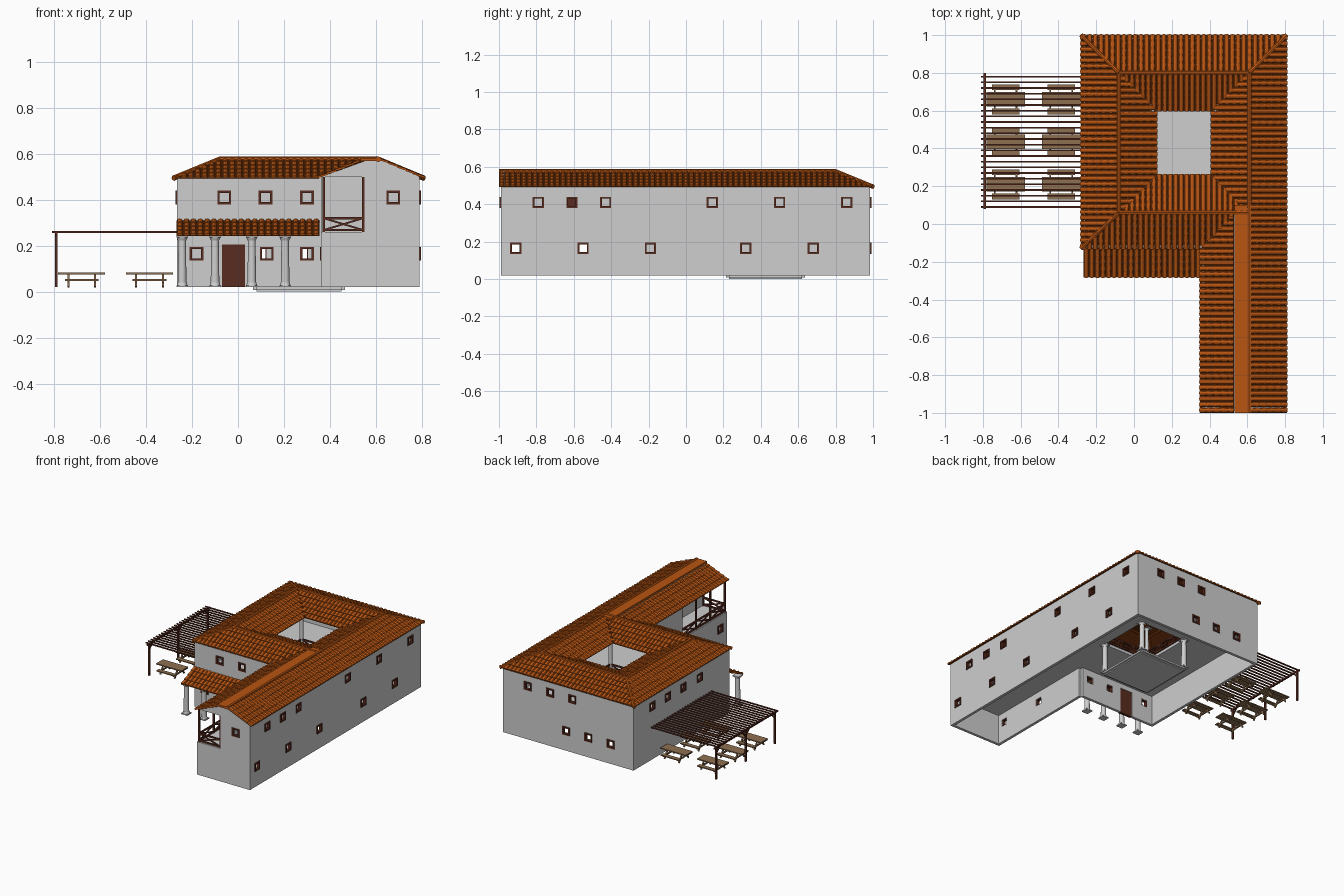
import bpy, bmesh, math
from mathutils import Vector as V, Matrix

if "Cube" in bpy.data.objects:
    bpy.data.objects.remove(bpy.data.objects["Cube"])


def material(name, rgb):
    m = bpy.data.materials.new(name)
    m.use_nodes = True
    m.diffuse_color = (*rgb, 1)
    m.node_tree.nodes["Principled BSDF"].inputs["Base Color"].default_value = (*rgb, 1)
    return m


PLASTER = material("pale plaster", (0.62, 0.62, 0.62))
TILE = material("orange tile", (0.48, 0.09, 0.006))
UNDER = material("dark tile bed", (0.16, 0.03, 0.004))
WOOD = material("dark wood", (0.10, 0.025, 0.014))
TAN = material("table wood", (0.27, 0.16, 0.08))
Z = V((0, 0, 1))
BASE, FLOOR, TOP = 0.02, 0.26, 0.5


def finish(name, bm, *mats, smooth=False):
    me = bpy.data.meshes.new(name)
    bm.to_mesh(me)
    bm.free()
    ob = bpy.data.objects.new(name, me)
    bpy.context.collection.objects.link(ob)
    for m in mats:
        me.materials.append(m)
    if smooth:
        bpy.ops.object.select_all(action="DESELECT")
        bpy.context.view_layer.objects.active = ob
        ob.select_set(True)
        bpy.ops.object.shade_smooth_by_angle()
    return ob


def beam(bm, a, b, w, h=None):
    # square bar from point a to point b
    a, b = V(a), V(b)
    d = b - a
    rot = d.to_track_quat("X", "Z").to_matrix().to_4x4()
    size = Matrix.Diagonal((d.length, w, h or w, 1))
    bmesh.ops.create_cube(bm, size=1, matrix=Matrix.Translation((a + b) / 2) @ rot @ size)


def panel(name, o, u, v, w, h, holes, thick=0.02):
    # flat sheet with rectangular holes, thickened inward
    xs = sorted({0, w, *(c for q in holes for c in (q[0], q[2]))})
    ys = sorted({0, h, *(c for q in holes for c in (q[1], q[3]))})
    bm = bmesh.new()
    for x0, x1 in zip(xs, xs[1:]):
        for y0, y1 in zip(ys, ys[1:]):
            cx, cy = (x0 + x1) / 2, (y0 + y1) / 2
            if any(q[0] < cx < q[2] and q[1] < cy < q[3] for q in holes):
                continue
            bm.faces.new([bm.verts.new(o + u * x + v * y)
                          for x, y in ((x0, y0), (x1, y0), (x1, y1), (x0, y1))])
    bmesh.ops.remove_doubles(bm, verts=bm.verts, dist=1e-5)
    ob = finish(name, bm, PLASTER)
    ob.modifiers.new("thickness", "SOLIDIFY").thickness = thick


def wall(name, start, end, low=(), high=(), gaps=(), z0=BASE):
    # low and high list window centres along the wall; gaps are extra openings
    s, e = V((*start, z0)), V((*end, z0))
    u = (e - s).normalized()
    out = u.cross(Z)
    k = 0 if abs(u.x) > 0.5 else 1
    holes = [(g[0], g[1] - z0, g[2], g[3] - z0) for g in gaps]
    bm = bmesh.new()
    r = 0.025
    for zc, row in ((0.165, low), (0.41, high)):
        for c in row:
            t = abs(c - s[k])
            holes.append((t - r, zc - z0 - r, t + r, zc - z0 + r))
            m = s + u * t + Z * (zc - z0) - out * 0.005
            for i in (-r, r):
                beam(bm, m + u * i - Z * 0.03, m + u * i + Z * 0.03, 0.01 if k else 0.022, 0.022 if k else 0.01)
                beam(bm, m + Z * i - u * 0.03, m + Z * i + u * 0.03, 0.022, 0.01)
    panel(name, s, u, Z, (e - s).length, TOP - z0, holes)
    if low or high:
        finish(name + "_window_frames", bm, WOOD)
    else:
        bm.free()


# Outer walls
X0, X1, XW, Y0, Y1, YF = -0.265, 0.79, 0.362, -0.125, 0.985, -0.99
wall("front_wall", (X0, Y0), (XW, Y0), (-0.18, 0.125, 0.30), (-0.06, 0.12, 0.30),
     [(-0.07 - X0, BASE, 0.03 - X0, 0.205)])
wall("right_wall", (X1, YF), (X1, Y1), (-0.91, -0.55, -0.19, 0.32, 0.68),
     (-0.79, -0.61, -0.43, 0.14, 0.50, 0.86))
wall("back_wall", (X1, Y1), (X0, Y1), (0.28, 0.10, -0.08), (0.59, 0.41, 0.23))
wall("left_wall", (X0, Y1), (X0, Y0), (), (0.77, 0.59, 0.41, 0.22))
BX, BY = 0.55, -0.47
wall("wing_front_wall", (XW, YF), (X1, YF), (), (0.675,), [(0, FLOOR, BX - XW, TOP)])
wall("wing_side_wall", (XW, Y0), (XW, YF), (-0.55, -0.91), (),
     [(Y0 - BY, FLOOR, Y0 - YF, TOP)])
wall("balcony_back_wall", (BX, BY), (BX, YF), z0=FLOOR)
wall("balcony_end_wall", (XW, BY), (BX, BY), z0=FLOOR)

# Upper floor with the courtyard opening and the front yard cut away
CX0, CX1, CY0, CY1 = 0.08, 0.45, 0.23, 0.62
panel("upper_floor", V((X0, YF, FLOOR)), V((1, 0, 0)), V((0, 1, 0)), X1 - X0, Y1 - YF,
      [(0, 0, XW - X0, Y0 - YF), (CX0 - X0, CY0 - YF, CX1 - X0, CY1 - YF)])

# Gable on the wing front
bm = bmesh.new()
bm.faces.new([bm.verts.new((x, YF, z)) for x, z in
              ((XW, 0.5), (X1, 0.5), (0.615, 0.58), (0.59, 0.582), (0.54, 0.565))])
finish("wing_gable", bm, PLASTER).modifiers.new("thickness", "SOLIDIFY").thickness = 0.02

# Doors
bm = bmesh.new()
beam(bm, (-0.07, Y0 + 0.004, 0.1125), (0.03, Y0 + 0.004, 0.1125), 0.02, 0.185)
finish("front_door", bm, WOOD)
bm = bmesh.new()
beam(bm, (BX + 0.008, -0.65, 0.35), (BX + 0.008, -0.57, 0.35), 0.03, 0.18)
finish("balcony_door", bm, WOOD)


# Tiled roof slopes: eave corners e0, e1 and upper corners r0, r1
def slope(name, e0, e1, r0, r1, row=0.042):
    e0, e1, r0, r1 = map(V, (e0, e1, r0, r1))
    u, w = (e1 - e0).normalized(), (e1 - e0).length
    a, b = (r0 - e0).dot(u), (e1 - r1).dot(u)
    v = r0 - e0 - u * a
    h = v.length
    v.normalize()
    n = u.cross(v)
    n *= math.copysign(1, n.z)
    bm = bmesh.new()
    bm.faces.new([bm.verts.new(p) for p in (e0, e1, r1, r0)]).material_index = 1
    pitch = w / round(w / 0.03)
    for i in range(math.floor(min(0, a) / pitch), math.ceil((w - min(0, b)) / pitch)):
        x = (i + 0.5) * pitch
        lo, hi = 0, h
        for s, k in ((x, a), (w - x, b)):
            if k > 1e-4:
                hi = min(hi, s * h / k)
            elif k < -1e-4:
                lo = max(lo, s * h / k)
        for j in range(int(lo / row), math.ceil(max(hi, 0) / row)):
            t0, t1 = max(lo, j * row), min(hi, (j + 1) * row)
            if t1 - t0 < 0.004:
                continue
            rings = []
            for t, r, lift in ((t0, 0.48, 0.003), (t1, 0.40, 0)):
                arc = [math.pi * q / 4 for q in range(5)]
                rings.append([bm.verts.new(e0 + v * t + u * (x + r * pitch * math.cos(g))
                              + n * (lift + r * pitch * 0.75 * math.sin(g))) for g in arc])
            for q in range(4):
                bm.faces.new((rings[0][q], rings[0][q + 1], rings[1][q + 1], rings[1][q]))
            bm.faces.new(rings[0])
    bmesh.ops.recalc_face_normals(bm, faces=bm.faces)
    finish(name, bm, TILE, UNDER)


E, R = 0.492, 0.574
XL, XR, YB, YA = -0.28, 0.808, 1.0, -0.13
RL, RR, RB, RA = -0.08, 0.61, 0.80, 0.06
IL, IR, IB, IA = 0.12, 0.41, 0.60, 0.26
slope("back_roof", (XL, YB, E), (XR, YB, E), (RL, RB, R), (RR, RB, R))
slope("left_roof", (XL, YA, E), (XL, YB, E), (RL, RA, R), (RL, RB, R))
slope("right_roof", (XR, -1, E), (XR, YB, E), (RR, -1, R), (RR, RB, R))
slope("front_roof", (XL, YA, E), (0.35, YA, E), (RL, RA, R), (0.53, RA, R))
slope("wing_inner_roof", (0.35, -1, E), (0.35, YA, E), (0.53, -1, 0.564), (0.53, RA, 0.564))
slope("court_back_roof", (IL, IB, E), (IR, IB, E), (RL, RB, R), (RR, RB, R))
slope("court_front_roof", (IL, IA, E), (IR, IA, E), (RL, RA, R), (RR, RA, R))
slope("court_left_roof", (IL, IA, E), (IL, IB, E), (RL, RA, R), (RL, RB, R))
slope("court_right_roof", (IR, IA, E), (IR, IB, E), (RR, RA, R), (RR, RB, R))
slope("porch_roof", (-0.268, -0.28, 0.242), (0.355, -0.28, 0.242), (-0.268, Y0, 0.31), (0.355, Y0, 0.31))

# Smooth ridge strip on the wing, and caps on the hips and ridges
bm = bmesh.new()
beam(bm, (0.577, -1, 0.575), (0.577, 0.1, 0.575), 0.09, 0.014)
finish("wing_ridge_strip", bm, TILE)
bm = bmesh.new()
c = [(RL, RA, R), (RR, RA, R), (RR, RB, R), (RL, RB, R)]
caps = [(c[i], c[(i + 1) % 4]) for i in range(4)]
caps += [(c[0], (XL, YA, E)), (c[2], (XR, YB, E)), (c[3], (XL, YB, E)), ((RR, -1, R), c[1])]
for a, b in caps:
    a, b = V(a), V(b)
    mat = Matrix.Translation((a + b) / 2 + Z * 0.002) @ (b - a).to_track_quat("Z", "Y").to_matrix().to_4x4()
    bmesh.ops.create_cone(bm, segments=8, radius1=0.012, radius2=0.012, depth=(b - a).length,
                          cap_ends=True, matrix=mat)
finish("ridge_caps", bm, TILE)


# Round columns with square plinth and capital
def column(name, x, y, z0, z1, r=0.018):
    bm = bmesh.new()
    for za, zb in ((z0, z0 + 0.008), (z1 - 0.008, z1)):
        beam(bm, (x, y, za), (x, y, zb), 0.05)
    for za, zb, ra, rb in ((z0 + 0.008, z0 + 0.02, r * 1.3, r * 1.1), (z0 + 0.02, z1 - 0.02, r * 1.05, r * 0.9),
                           (z1 - 0.02, z1 - 0.008, r, r * 1.3)):
        bmesh.ops.create_cone(bm, segments=16, radius1=ra, radius2=rb, depth=zb - za, cap_ends=True,
                              matrix=Matrix.Translation((x, y, (za + zb) / 2)))
    finish(name, bm, PLASTER, smooth=True)


for x in (-0.243, -0.10, 0.06, 0.205):
    column("porch_column", x, -0.25, BASE, 0.243)
court = [(CX0, CY0), (CX1, CY0), (CX1, CY1), (CX0, CY1)]
for x, y in court:
    column("court_column", x, y, BASE, FLOOR - 0.02)
    column("gallery_column", x, y, FLOOR, 0.505, 0.014)

# Shallow courtyard pool
bm = bmesh.new()
beam(bm, (CX0, 0.425, 0.008), (CX1, 0.425, 0.008), CY1 - CY0, 0.015)
for i in range(4):
    beam(bm, (*court[i], 0.014), (*court[(i + 1) % 4], 0.014), 0.03, 0.012)
finish("court_pool", bm, PLASTER)


# Railings with crossed braces
def railing(bm, a, b, bays, post=None):
    a, b = V((*a, FLOOR)), V((*b, FLOOR))
    for z in (0.008, 0.06):
        beam(bm, a + Z * z, b + Z * z, 0.01)
    for i in range(bays + 1):
        p = a.lerp(b, i / bays)
        beam(bm, p, p + Z * (post or 0.06), 0.011)
        if i < bays:
            q = a.lerp(b, (i + 1) / bays)
            beam(bm, p + Z * 0.008, q + Z * 0.06, 0.008)
            beam(bm, p + Z * 0.06, q + Z * 0.008, 0.008)


bm = bmesh.new()
railing(bm, (0.372, -0.98), (0.545, -0.98), 1, 0.24)
railing(bm, (0.372, -0.98), (0.372, -0.48), 3, 0.24)
finish("balcony_railing", bm, WOOD)
bm = bmesh.new()
for i in range(4):
    railing(bm, court[i], court[(i + 1) % 4], 3)
finish("gallery_railing", bm, WOOD)

# Pergola
bm = bmesh.new()
for i in range(24):
    beam(bm, (-0.81, 0.09 + i * 0.03, 0.259), (X0, 0.09 + i * 0.03, 0.259), 0.009, 0.008)
beam(bm, (-0.79, 0.08, 0.25), (-0.79, 0.80, 0.25), 0.011)
for y in (0.10, 0.44, 0.78):
    beam(bm, (-0.79, y, BASE), (-0.79, y, 0.25), 0.012)
    for s in (-0.04, 0.04):
        if 0.08 < y + s < 0.8:
            beam(bm, (-0.79, y, 0.205), (-0.79, y + s, 0.247), 0.008)
finish("pergola", bm, WOOD)

# Picnic tables with benches
for x in (-0.68, -0.385):
    for y in (0.21, 0.435, 0.66):
        bm = bmesh.new()
        beam(bm, (x - 0.102, y, 0.079), (x + 0.102, y, 0.079), 0.078, 0.008)
        for s in (-1, 1):
            beam(bm, (x - 0.073, y + s * 0.064, 0.051), (x + 0.073, y + s * 0.064, 0.051), 0.03, 0.007)
            lx = x + s * 0.058
            beam(bm, (lx, y - 0.07, 0.044), (lx, y + 0.07, 0.044), 0.009)
            for t in (-1, 1):
                beam(bm, (lx, y + t * 0.055, BASE), (lx, y + t * 0.018, 0.077), 0.009)
        finish("picnic_table", bm, TAN)
